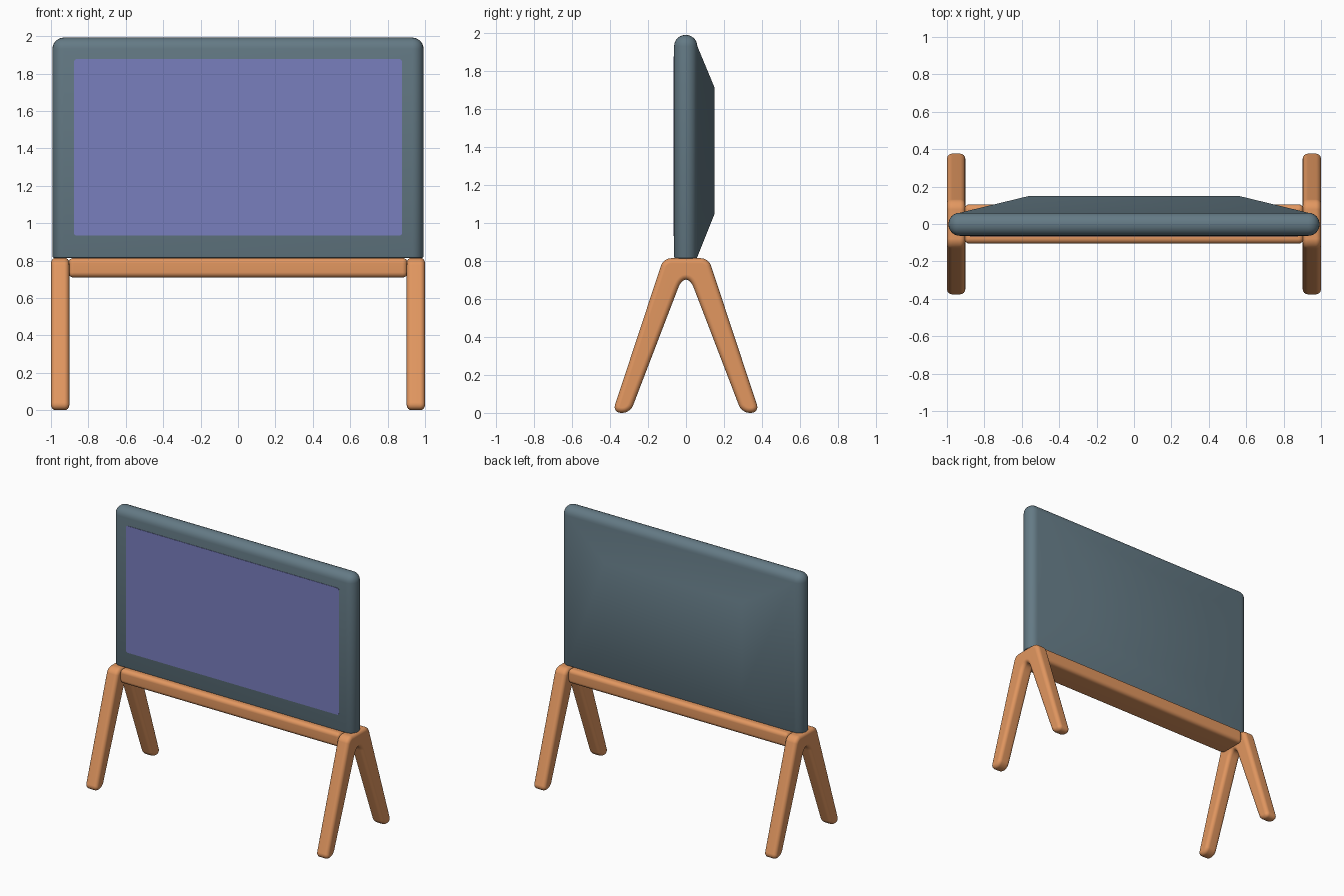
import bpy, bmesh, math

if "Cube" in bpy.data.objects:
    bpy.data.objects.remove(bpy.data.objects["Cube"])


def material(name, rgb):
    lin = [(c / 255 / 12.92) if c < 11 else ((c / 255 + 0.055) / 1.055) ** 2.4 for c in rgb]
    m = bpy.data.materials.new(name)
    m.diffuse_color = (*lin, 1)
    m.use_nodes = True
    m.node_tree.nodes["Principled BSDF"].inputs["Base Color"].default_value = m.diffuse_color
    return m


GREY = material("slate grey", (100, 122, 133))
WOOD = material("warm wood", (226, 151, 96))
SCREEN = material("violet screen", (121, 126, 190))


def finish(bm, name, mat, weighted=False):
    bmesh.ops.recalc_face_normals(bm, faces=bm.faces)
    me = bpy.data.meshes.new(name)
    bm.to_mesh(me)
    bm.free()
    me.materials.append(mat)
    me.shade_smooth()
    me.set_sharp_from_angle(angle=math.radians(40))
    ob = bpy.data.objects.new(name, me)
    bpy.context.collection.objects.link(ob)
    if weighted:
        ob.modifiers.new("even shading", 'WEIGHTED_NORMAL').keep_sharp = True
    return ob


def box(x, y0, y1, z0, z1):
    bm = bmesh.new()
    bmesh.ops.create_cube(bm, size=1)
    for v in bm.verts:
        v.co = (2 * x * v.co.x, y1 if v.co.y > 0 else y0, z1 if v.co.z > 0 else z0)
    bm.normal_update()
    return bm


def bevel(bm, edges, width, segments):
    bmesh.ops.bevel(bm, geom=edges, offset=width, offset_type='OFFSET', segments=segments,
                    profile=0.5, affect='EDGES', clamp_overlap=False)
    bm.normal_update()


# Display housing: rounded sides and top, flat bottom, tapered back
bm = box(0.992, -0.063, 0.06, 0.813, 1.992)
bevel(bm, [e for e in bm.edges if max(v.co.z for v in e.verts) > 1.5], 0.06, 6)
bevel(bm, [e for e in bm.edges if all(v.co.z < 0.82 for v in e.verts)], 0.01, 2)
back = max((f for f in bm.faces if f.normal.y > 0.99), key=lambda f: f.calc_area())
back = bmesh.ops.extrude_discrete_faces(bm, faces=[back])["faces"][0]
for v in back.verts:
    v.co = (math.copysign(0.565, v.co.x), 0.149, 1.718 if v.co.z > 1.4 else 1.045)
finish(bm, "display_housing", GREY)

# Screen plate with slightly rounded corners
bm = box(0.877, -0.066, -0.060, 0.933, 1.877)
bevel(bm, [e for e in bm.edges if abs(e.verts[0].co.y - e.verts[1].co.y) > 0.003], 0.015, 4)
finish(bm, "screen", SCREEN)

# Crossbar under the housing
bm = box(0.907, -0.105, 0.105, 0.709, 0.814)
bevel(bm, bm.edges[:], 0.028, 4)
finish(bm, "crossbar", WOOD, True)

# A-shaped leg frames: rounded profile extruded along x, then softened rims
PROFILE = [(0.119, 0.815), (-0.119, 0.815), (-0.388, 0), (-0.294, 0),
           (0, 0.766), (0.294, 0), (0.388, 0)]
for side, x0 in (("left", -1.0), ("right", 0.902)):
    bm = bmesh.new()
    face = bm.faces.new([bm.verts.new((x0, y, z)) for y, z in PROFILE])
    top = bmesh.ops.extrude_face_region(bm, geom=[face])["geom"]
    for v in top:
        if isinstance(v, bmesh.types.BMVert):
            v.co.x += 0.098
    bmesh.ops.recalc_face_normals(bm, faces=bm.faces)
    across = [e for e in bm.edges if abs(e.verts[0].co.x - e.verts[1].co.x) > 0.05]
    arch = [e for e in across if abs(e.verts[0].co.y) < 0.01]
    foot = [e for e in across if abs(e.verts[0].co.y) > 0.35]
    rest = [e for e in across if e not in arch and e not in foot]
    bevel(bm, arch, 0.117, 10)
    bevel(bm, foot, 0.045, 5)
    bevel(bm, rest, 0.04, 5)
    rim = [e for e in bm.edges
           if len(e.link_faces) == 2 and sum(abs(f.normal.x) > 0.99 for f in e.link_faces) == 1]
    bevel(bm, rim, 0.027, 4)
    finish(bm, side + "_leg_frame", WOOD, True)
